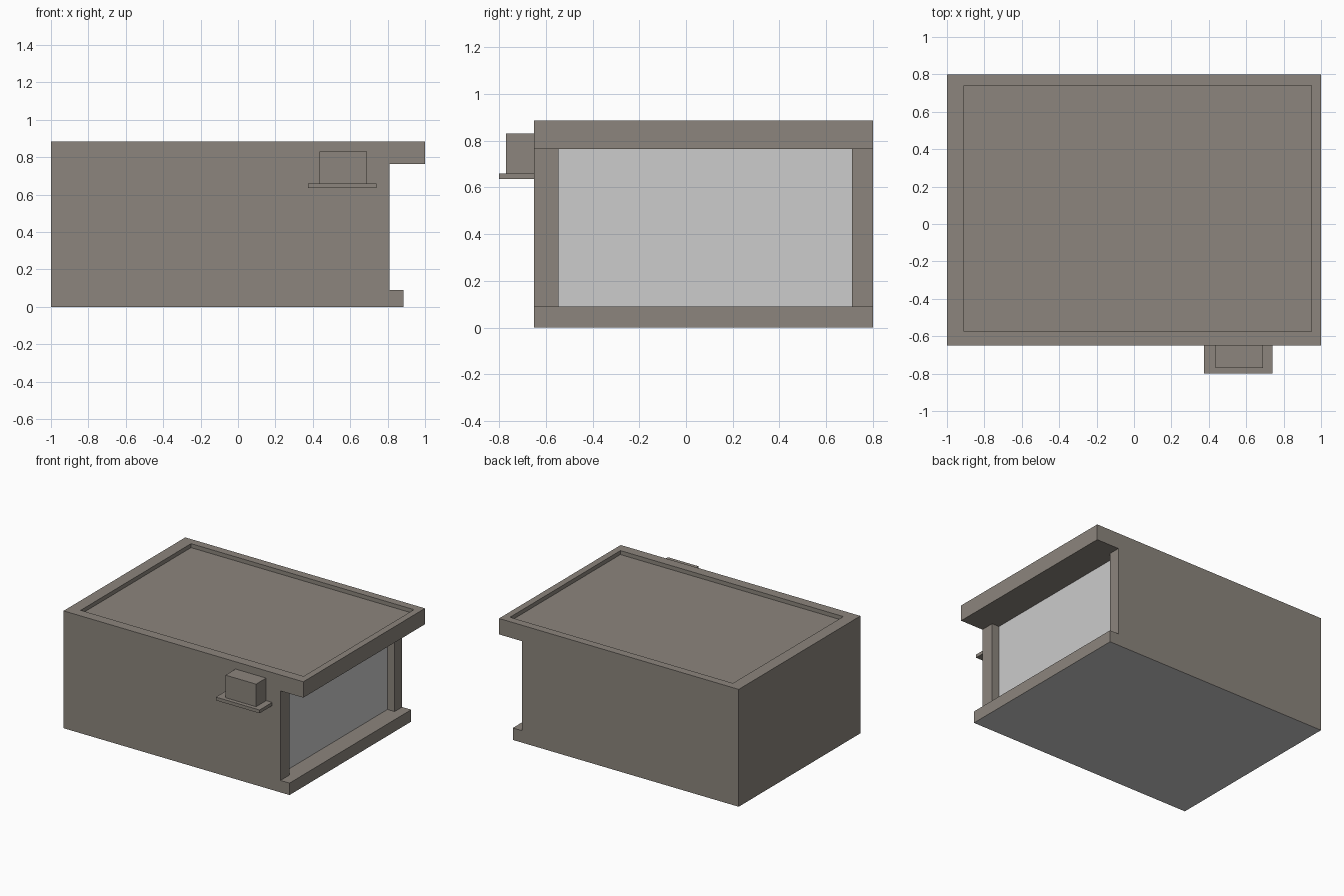
import bpy, bmesh
from mathutils import Vector

cube = bpy.data.objects.get("Cube")
if cube:
    bpy.data.objects.remove(cube, do_unlink=True)


def material(name, color):
    m = bpy.data.materials.new(name)
    m.use_nodes = True
    m.diffuse_color = (*color, 1)
    m.node_tree.nodes["Principled BSDF"].inputs["Base Color"].default_value = (*color, 1)
    return m


STONE = material("warm grey wall", (0.262, 0.235, 0.205))
PALE = material("pale grey panel", (0.604, 0.604, 0.604))


def finish(name, bm):
    bmesh.ops.recalc_face_normals(bm, faces=bm.faces)
    mesh = bpy.data.meshes.new(name)
    bm.to_mesh(mesh)
    bm.free()
    mesh.materials.append(STONE)
    mesh.materials.append(PALE)
    obj = bpy.data.objects.new(name, mesh)
    bpy.context.collection.objects.link(obj)
    return obj


def box(name, low, high):
    low, high = Vector(low), Vector(high)
    bm = bmesh.new()
    bmesh.ops.create_cube(bm, size=1)
    for v in bm.verts:
        v.co = (low + high) / 2 + v.co * (high - low)
    return finish(name, bm)


def push(bm, face, offset):
    """Sink a face straight in, leaving side walls around it."""
    targets = [v.co + Vector(offset) for v in face.verts]
    bmesh.ops.inset_individual(bm, faces=[face], thickness=0.01)
    for v, co in zip(face.verts, targets):
        v.co = co


def face_at(bm, test):
    bm.faces.ensure_lookup_table()
    return next(f for f in bm.faces if test(f.calc_center_median()))


FRONT, BACK = -0.65, 0.80
SILL, LINTEL, ROOF = 0.09, 0.765, 0.885
WALL_END = 0.81

# Main block: side profile with sill and roof overhang, swept front to back
profile = [(-1, 0), (0.885, 0), (0.885, SILL), (WALL_END, SILL),
           (WALL_END, LINTEL), (1, LINTEL), (1, ROOF), (-1, ROOF)]
bm = bmesh.new()
rings = [[bm.verts.new((x, y, z)) for x, z in profile] for y in (FRONT, BACK)]
for ring in rings:
    bm.faces.new(ring)
for i in range(len(profile)):
    j = (i + 1) % len(profile)
    bm.faces.new((rings[0][i], rings[0][j], rings[1][j], rings[1][i]))
bmesh.ops.recalc_face_normals(bm, faces=bm.faces)

# Roof: sunken floor inside an uneven parapet
roof = face_at(bm, lambda c: abs(c.z - ROOF) < 0.001)
bmesh.ops.inset_individual(bm, faces=[roof], thickness=0.05)
for v in roof.verts:
    v.co.x = 0.95 if v.co.x > 0 else -0.91
    v.co.y = 0.74 if v.co.y > 0 else -0.575
push(bm, roof, (0, 0, -0.03))

# Window: split the end wall into jambs and a recessed pale pane
for y in (-0.545, 0.71):
    wall = face_at(bm, lambda c: abs(c.x - WALL_END) < 0.001 and abs(c.y) < 0.3
                   and SILL + 0.1 < c.z < LINTEL - 0.1)
    bmesh.ops.bisect_plane(bm, geom=[wall, *wall.edges, *wall.verts],
                           plane_co=(0, y, 0), plane_no=(0, 1, 0))
pane = face_at(bm, lambda c: abs(c.x - WALL_END) < 0.001 and abs(c.y) < 0.3
               and SILL + 0.1 < c.z < LINTEL - 0.1)
push(bm, pane, (-0.06, 0, 0))
pane.material_index = 1

# Pale underside
face_at(bm, lambda c: c.z < 0.001).material_index = 1
finish("building_shell", bm)

# Small wall unit on a shelf
box("wall_shelf", (0.375, -0.80, 0.635), (0.74, FRONT, 0.66))
box("wall_unit", (0.435, -0.77, 0.66), (0.69, FRONT, 0.83))
